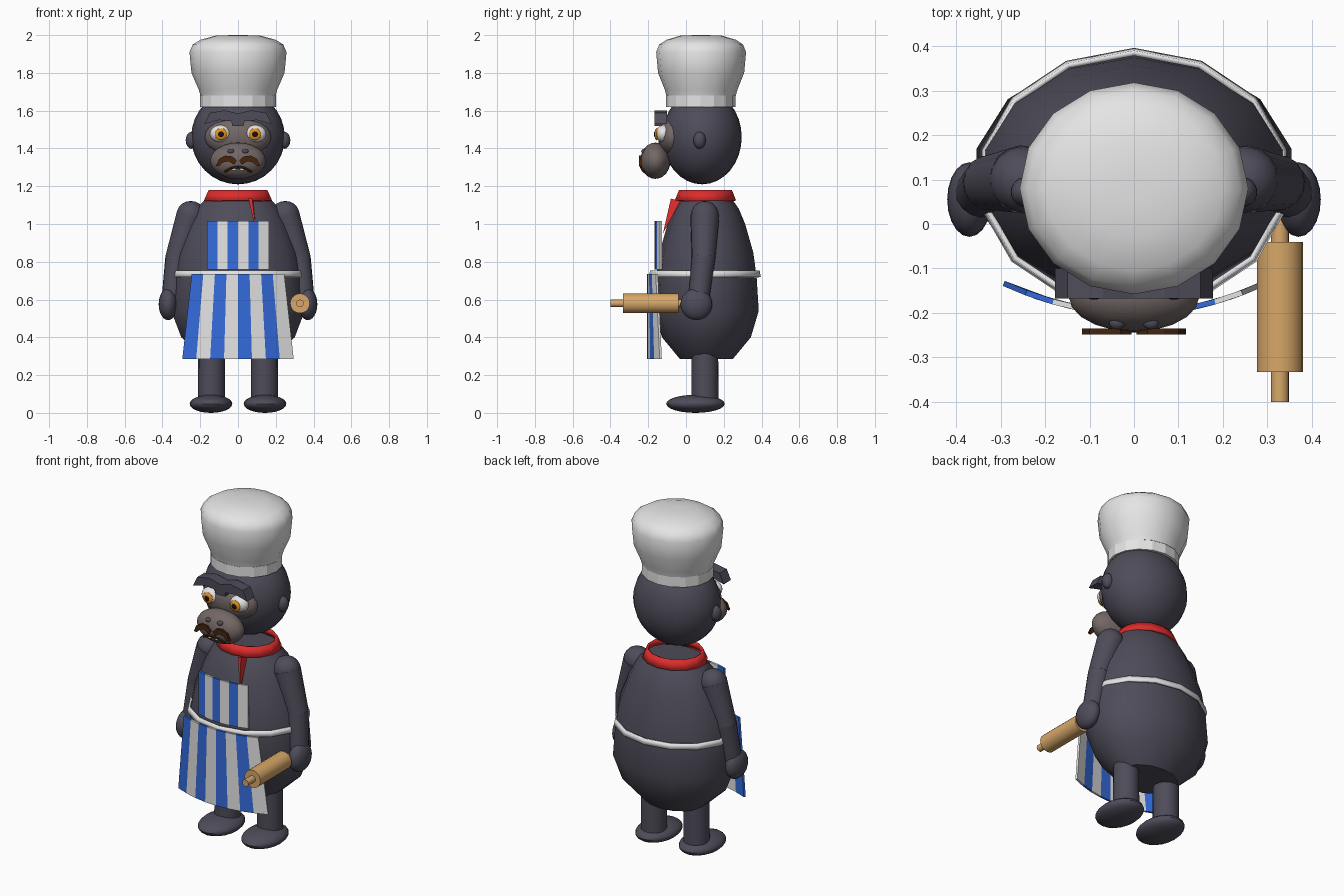
import bpy, bmesh, math
from mathutils import Vector, Matrix

cube = bpy.data.objects.get("Cube")
if cube:
    bpy.data.objects.remove(cube, do_unlink=True)


def material(name, r, g, b):
    m = bpy.data.materials.new(name)
    m.use_nodes = True
    m.diffuse_color = (r, g, b, 1)
    m.node_tree.nodes["Principled BSDF"].inputs["Base Color"].default_value = (r, g, b, 1)
    return m


FUR = material("dark fur", .075, .072, .1)
WHITE = material("white cloth", .78, .78, .78)
BLUE = material("blue stripe", .035, .15, .72)
RED = material("red scarf", .72, .025, .025)
WOOD = material("pale wood", .68, .39, .14)
SKIN = material("taupe skin", .17, .135, .13)
BROWN = material("brown hair", .06, .018, .004)
AMBER = material("amber iris", .85, .3, .01)
BLACK = material("black pupil", .008, .006, .005)


def finish(bm, name, *mats, angle=40):
    bmesh.ops.recalc_face_normals(bm, faces=bm.faces)
    mesh = bpy.data.meshes.new(name)
    bm.to_mesh(mesh)
    bm.free()
    for m in mats:
        mesh.materials.append(m)
    ob = bpy.data.objects.new(name, mesh)
    bpy.context.collection.objects.link(ob)
    bpy.ops.object.select_all(action='DESELECT')
    ob.select_set(True)
    bpy.context.view_layer.objects.active = ob
    if angle:
        bpy.ops.object.shade_smooth_by_angle(angle=math.radians(angle))
    return ob


def ball(bm, centre, size, segments=20, rings=12):
    mat = Matrix.Translation(centre) @ Matrix.Diagonal((*size, 1))
    bmesh.ops.create_uvsphere(bm, u_segments=segments, v_segments=rings, radius=1, matrix=mat)


def ellipsoid(name, centre, size, mat, **kw):
    bm = bmesh.new()
    ball(bm, centre, size, **kw)
    return finish(bm, name, mat)


def tube(bm, a, b, ra, rb, segments=16):
    a, b = Vector(a), Vector(b)
    turn = (b - a).to_track_quat('Z', 'Y').to_matrix().to_4x4()
    bmesh.ops.create_cone(bm, cap_ends=True, segments=segments, radius1=ra, radius2=rb,
                          depth=(b - a).length, matrix=Matrix.Translation((a + b) / 2) @ turn)


def lathe(name, profile, ratio, y, mat, segments=14, caps=True, angle=40):
    """Oval revolve of (depth radius, z) points; ratio is width over depth."""
    bm = bmesh.new()
    rings = []
    for r, z in profile:
        angles = [math.tau * i / segments for i in range(segments)]
        rings.append([bm.verts.new((r * ratio * math.sin(t), y + r * math.cos(t), z)) for t in angles])
    for low, high in zip(rings, rings[1:]):
        for i in range(segments):
            j = (i + 1) % segments
            bm.faces.new((low[i], low[j], high[j], high[i]))
    if caps:
        bm.faces.new(rings[0])
        bm.faces.new(rings[-1])
    return finish(bm, name, mat, angle=angle)


def thicken(ob, amount, offset=-1):
    mod = ob.modifiers.new("thickness", 'SOLIDIFY')
    mod.thickness = amount
    mod.offset = offset


def plate(name, outline, front, back, mat):
    """Flat outline of (x, z) points pushed through from front to back."""
    bm = bmesh.new()
    face = bm.faces.new([bm.verts.new((x, front, z)) for x, z in outline])
    out = bmesh.ops.extrude_face_region(bm, geom=[face])
    verts = [g for g in out["geom"] if isinstance(g, bmesh.types.BMVert)]
    bmesh.ops.translate(bm, verts=verts, vec=(0, back - front, 0))
    return finish(bm, name, mat, angle=None)


def striped_cloth(name, stripes, top, bottom, y, bend):
    """Bowed panel; top and bottom are (half width, z), stripes alternate colour."""
    bm = bmesh.new()
    rows = []
    for half, z in (bottom, top):
        xs = [half * (2 * i / stripes - 1) for i in range(stripes + 1)]
        rows.append([bm.verts.new((x, y + bend * x * x, z)) for x in xs])
    for i in range(stripes):
        f = bm.faces.new((rows[0][i], rows[0][i + 1], rows[1][i + 1], rows[1][i]))
        f.material_index = i % 2
    thicken(finish(bm, name, BLUE, WHITE, angle=None), .012)


# Body, belt and neck scarf
lathe("body", [(.14, .285), (.235, .4), (.277, .54), (.266, .72), (.248, .85),
               (.205, 1.0), (.172, 1.08), (.13, 1.14)], 1.31, .108, FUR)
thicken(lathe("apron_belt", [(.296, .72), (.29, .753)], 1.19, .1, WHITE, caps=False), .012)
thicken(lathe("scarf", [(.162, 1.125), (.14, 1.18)], 1.14, .103, RED, caps=False), .012)

# Scarf tail, a tapering blade
bm = bmesh.new()
tip = bm.verts.new((.098, -.122, .95))
base = [bm.verts.new(p) for p in ((.055, -.08, 1.135), (.075, -.08, 1.135),
                                  (.08, -.03, 1.12), (.06, -.03, 1.12))]
bm.faces.new(base)
for i in range(4):
    bm.faces.new((base[i], base[(i + 1) % 4], tip))
finish(bm, "scarf_tail", RED, angle=None)

# Apron
striped_cloth("apron_bib", 6, (.163, 1.015), (.163, .76), -.167, 1.1)
striped_cloth("apron_skirt", 8, (.245, .735), (.295, .285), -.207, .78)

# Head and hat
ellipsoid("head", (0, .085, 1.46), (.248, .21, .25), FUR, segments=24, rings=16)
lathe("hat_band", [(.184, 1.62), (.184, 1.68)], 1.09, .078, WHITE, segments=16, angle=20)
lathe("hat_crown", [(.184, 1.68), (.192, 1.71), (.228, 1.8), (.238, 1.91), (.222, 1.95),
                    (.185, 1.975), (.11, 1.997), (.03, 2.0)], 1.08, .08, WHITE, segments=16, angle=60)

# Face
ellipsoid("face_patch", (0, -.07, 1.46), (.176, .078, .105), SKIN)
ellipsoid("muzzle", (0, -.162, 1.335), (.147, .08, .096), SKIN)
plate("brow", [(-.178, 1.53), (-.15, 1.588), (-.07, 1.602), (0, 1.585), (.07, 1.602), (.15, 1.588),
               (.178, 1.53), (.1, 1.55), (.035, 1.545), (.03, 1.52), (-.03, 1.52),
               (-.035, 1.545), (-.1, 1.55)], -.168, -.1, FUR)

# Frowning mouth with teeth
bm = bmesh.new()
arc = [(-.07, -.222, 1.277), (-.035, -.234, 1.296), (0, -.238, 1.302),
       (.035, -.234, 1.296), (.07, -.222, 1.277)]
for a, b in zip(arc, arc[1:]):
    tube(bm, a, b, .007, .007, 6)
finish(bm, "mouth", BROWN)

for side, word in ((1, "left"), (-1, "right")):
    # Eyes, nostrils, ears and moustache
    ellipsoid(word + "_eye", (side * .093, -.12, 1.478), (.056, .04, .046), WHITE)
    ellipsoid(word + "_iris", (side * .09, -.155, 1.475), (.032, .012, .032), AMBER)
    ellipsoid(word + "_pupil", (side * .09, -.164, 1.475), (.016, .006, .016), BLACK)
    ellipsoid(word + "_nostril", (side * .038, -.222, 1.385), (.018, .015, .013), FUR)
    ellipsoid(word + "_ear", (side * .245, .072, 1.443), (.032, .033, .045), FUR)
    ellipsoid(word + "_tooth", (side * .022, -.233, 1.289), (.012, .006, .007), WHITE, segments=8, rings=6)
    half = [(.006, 1.335), (.03, 1.358), (.068, 1.362), (.1, 1.345), (.117, 1.308),
            (.1, 1.305), (.08, 1.326), (.05, 1.332), (.02, 1.314)]
    plate(word + "_moustache", [(side * x, z) for x, z in half], -.248, -.235, BROWN)

    # Arm
    shoulder, elbow, wrist = [(side * x, y, z) for x, y, z in
                              ((.25, .1, 1.045), (.322, .093, .82), (.347, .07, .62))]
    bm = bmesh.new()
    ball(bm, shoulder, (.077, .075, .077), 16, 10)
    tube(bm, shoulder, elbow, .077, .063)
    ball(bm, elbow, (.063, .063, .063), 16, 10)
    tube(bm, elbow, wrist, .063, .056)
    finish(bm, word + "_arm", FUR)
    ellipsoid(word + "_hand", (side * .37, .055, .575), (.05, .084, .084), FUR)

    # Leg and foot
    bm = bmesh.new()
    tube(bm, (side * .14, .1, .05), (side * .14, .1, .4), .072, .07)
    finish(bm, word + "_leg", FUR)
    ellipsoid(word + "_foot", (side * .143, .05, .048), (.113, .155, .048), FUR)

# Rolling pin held in the left hand
bm = bmesh.new()
for front, back, radius in ((-.333, -.04, .052), (-.4, -.333, .02), (-.04, .03, .02)):
    tube(bm, (.328, front, .58), (.328, back, .58), radius, radius, 20)
finish(bm, "rolling_pin", WOOD)
